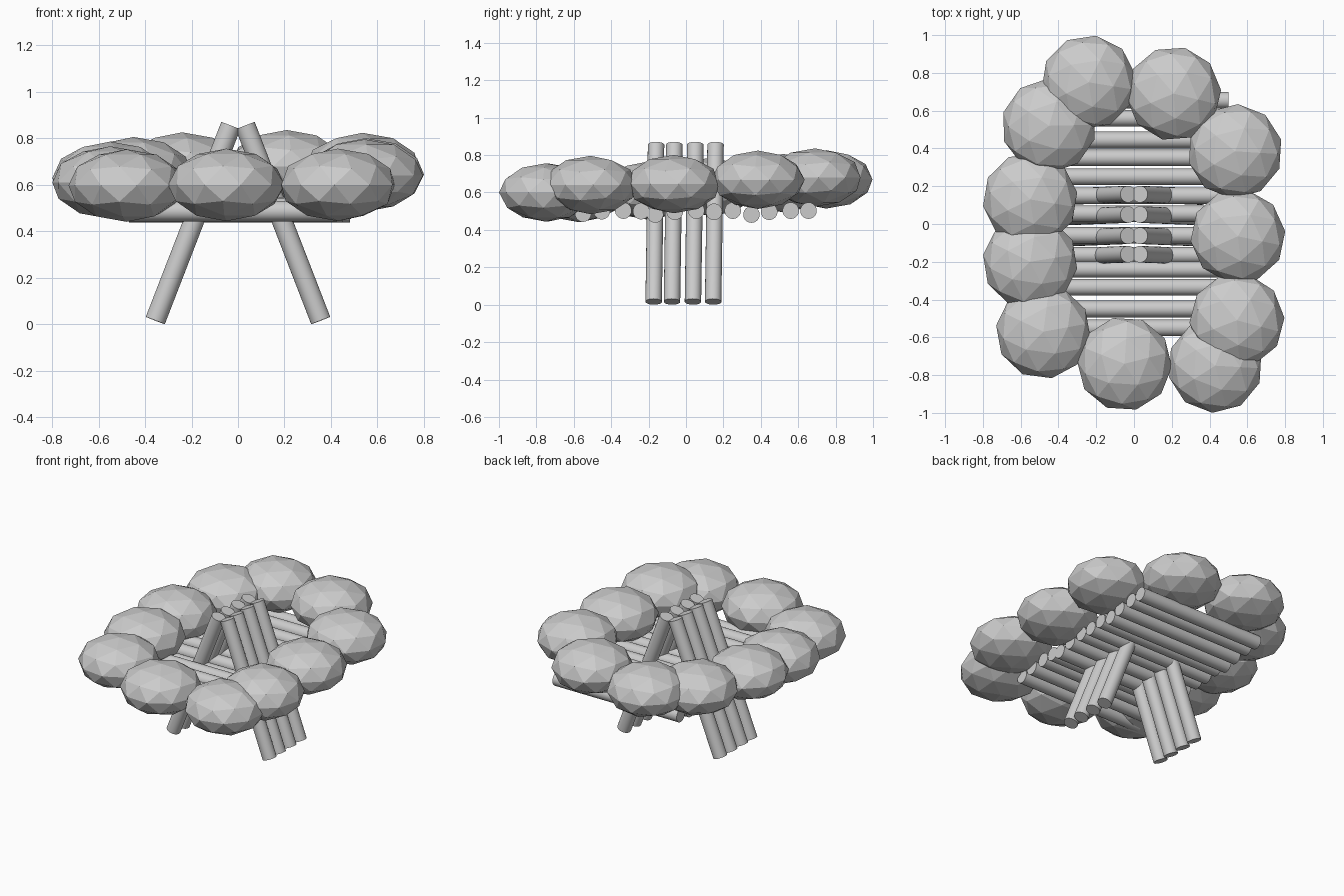
import bpy, math, random
from mathutils import Vector

if "Cube" in bpy.data.objects:
    bpy.data.objects.remove(bpy.data.objects["Cube"])

random.seed(4)


def log(name, a, b, r):
    a, b = Vector(a), Vector(b)
    d = b - a
    bpy.ops.mesh.primitive_cylinder_add(vertices=32, radius=r, depth=d.length, location=(a + b) / 2)
    o = bpy.context.object
    o.name = name
    o.rotation_euler = d.to_track_quat('Z', 'Y').to_euler()
    bpy.ops.object.shade_smooth_by_angle(angle=math.radians(40))


def stone(name, x, y, z):
    bpy.ops.mesh.primitive_ico_sphere_add(subdivisions=2, radius=1, location=(x, y, z))
    o = bpy.context.object
    o.name = name
    o.scale = (0.252, 0.25, 0.156)
    o.rotation_euler.z = random.uniform(-0.3, 0.3)


# Ring of flattened stones
stones = [(-0.24, 0.75, 0.67), (0.21, 0.69, 0.68), (0.535, 0.385, 0.668),
          (0.55, -0.065, 0.645), (0.545, -0.51, 0.64), (0.43, -0.75, 0.6),
          (-0.05, -0.74, 0.6), (-0.48, -0.57, 0.597), (-0.55, -0.2, 0.61),
          (-0.55, 0.13, 0.63), (-0.45, 0.52, 0.65)]
for i, p in enumerate(stones):
    stone(f"ring_stone_{i + 1}", *p)

# Bed of logs lying under the stones
bed = [(-0.55, 0.487), (-0.45, 0.5), (-0.335, 0.503), (-0.24, 0.5), (-0.165, 0.482),
       (-0.06, 0.497), (0.055, 0.503), (0.15, 0.497), (0.25, 0.503), (0.35, 0.482),
       (0.445, 0.497), (0.56, 0.503), (0.655, 0.503)]
for i, (y, z) in enumerate(bed):
    c = 0.04 * y / 0.65
    log(f"bed_log_{i + 1}", (c - 0.46, y, z), (c + 0.46, y, z), 0.044)

# Leaning firewood meeting at the top
for side, label in ((-1, "left"), (1, "right")):
    for i, y in enumerate((-0.168, -0.07, 0.042, 0.15)):
        log(f"{label}_leaning_log_{i + 1}", (side * 0.356, y - 0.005, 0.016),
            (side * 0.031, y + 0.008, 0.855), 0.044)
